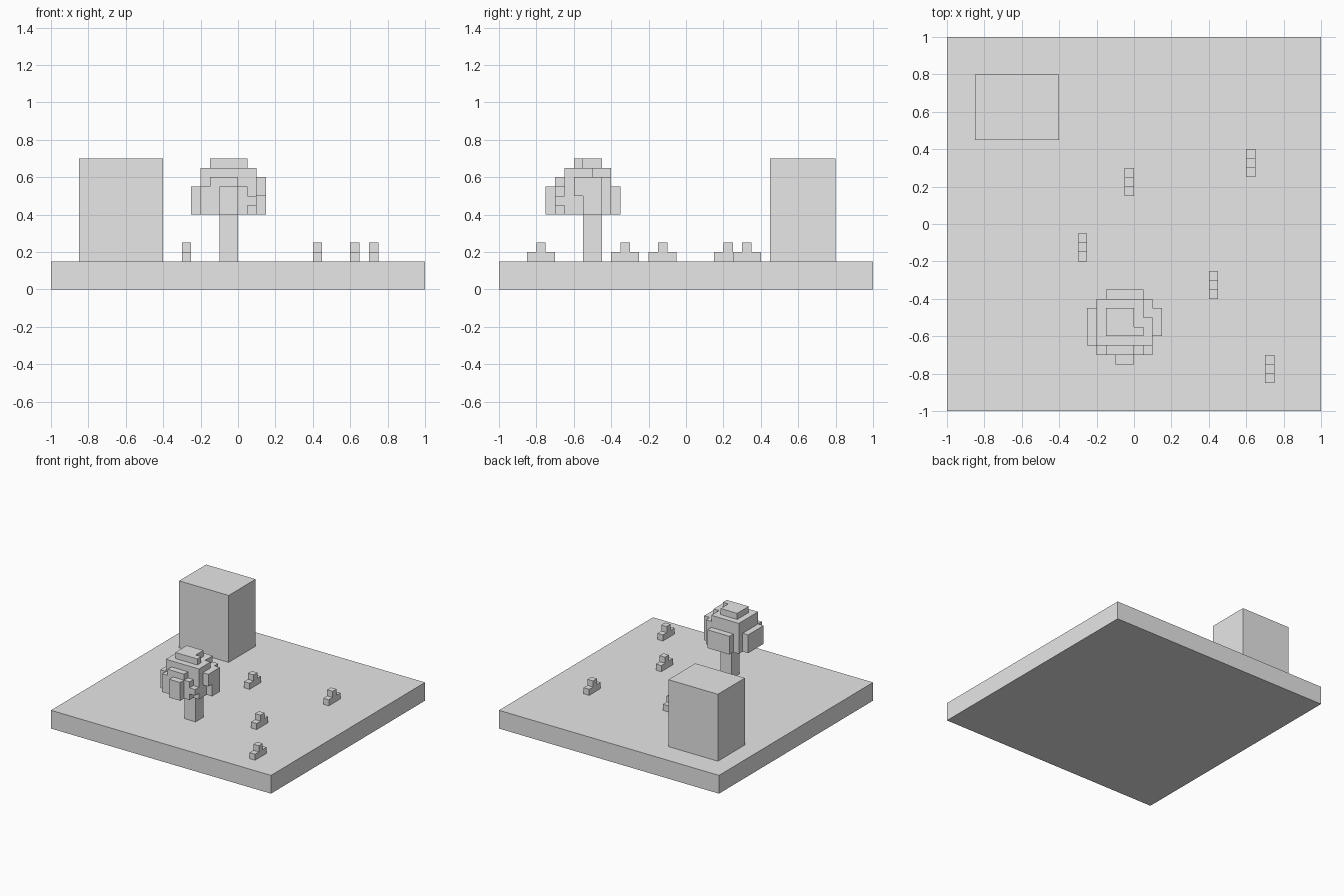
import bpy
import bmesh
from mathutils import Matrix, Vector

V = 0.05  # size of one voxel; all boxes below are given in voxels

if "Cube" in bpy.data.objects:
    bpy.data.objects.remove(bpy.data.objects["Cube"], do_unlink=True)

grey = bpy.data.materials.new("light_grey")
grey.use_nodes = True
grey.diffuse_color = (0.8, 0.8, 0.8, 1)
grey.node_tree.nodes["Principled BSDF"].inputs["Base Color"].default_value = (0.8, 0.8, 0.8, 1)


def voxel_object(name, *boxes):
    """One flat-shaded mesh of boxes, each a pair of opposite corners."""
    bm = bmesh.new()
    for low, high in boxes:
        a, b = Vector(low) * V, Vector(high) * V
        place = Matrix.Translation((a + b) / 2) @ Matrix.Diagonal((*(b - a), 1))
        bmesh.ops.create_cube(bm, size=1, matrix=place)
    mesh = bpy.data.meshes.new(name)
    bm.to_mesh(mesh)
    bm.free()
    mesh.materials.append(grey)
    obj = bpy.data.objects.new(name, mesh)
    bpy.context.collection.objects.link(obj)
    return obj


# Ground slab and the large block in the back corner
voxel_object("ground", ((-20, -20, 0), (20, 20, 3)))
voxel_object("block", ((-17, 9, 3), (-8, 16, 14)))

# Tree
voxel_object("tree_trunk", ((-2, -11, 3), (0, -9, 8)))
voxel_object(
    "tree_crown",
    ((-4, -13, 8), (2, -8, 12)),       # core
    ((-4, -13, 12), (1, -8, 13)),      # upper layer
    ((1, -13, 12), (2, -10, 13)),
    ((-3, -12, 13), (0, -9, 14)),      # cap
    ((0, -12, 13), (1, -11, 14)),
    ((-5, -13, 8), (-4, -9, 11)),      # right side leaves
    ((2, -11, 8), (3, -9, 10)),        # left side leaves
    ((2, -12, 10), (3, -9, 12)),
    ((-3, -8, 8), (1, -7, 11)),        # back leaves
    ((-4, -14, 8), (-3, -13, 11)),     # front leaves
    ((-3, -14, 8), (0, -13, 12)),
    ((0, -14, 8), (1, -13, 11)),
    ((1, -14, 9), (2, -13, 10)),
    ((-2, -15, 8), (0, -14, 11)),
)

# Small plants: a row of three voxels with one on top of the middle
for i, (x, y) in enumerate([(-1, 3), (12, 5), (-6, -4), (8, -8), (14, -17)], 1):
    voxel_object(
        f"plant_{i}",
        ((x, y, 3), (x + 1, y + 3, 4)),
        ((x, y + 1, 4), (x + 1, y + 2, 5)),
    )
